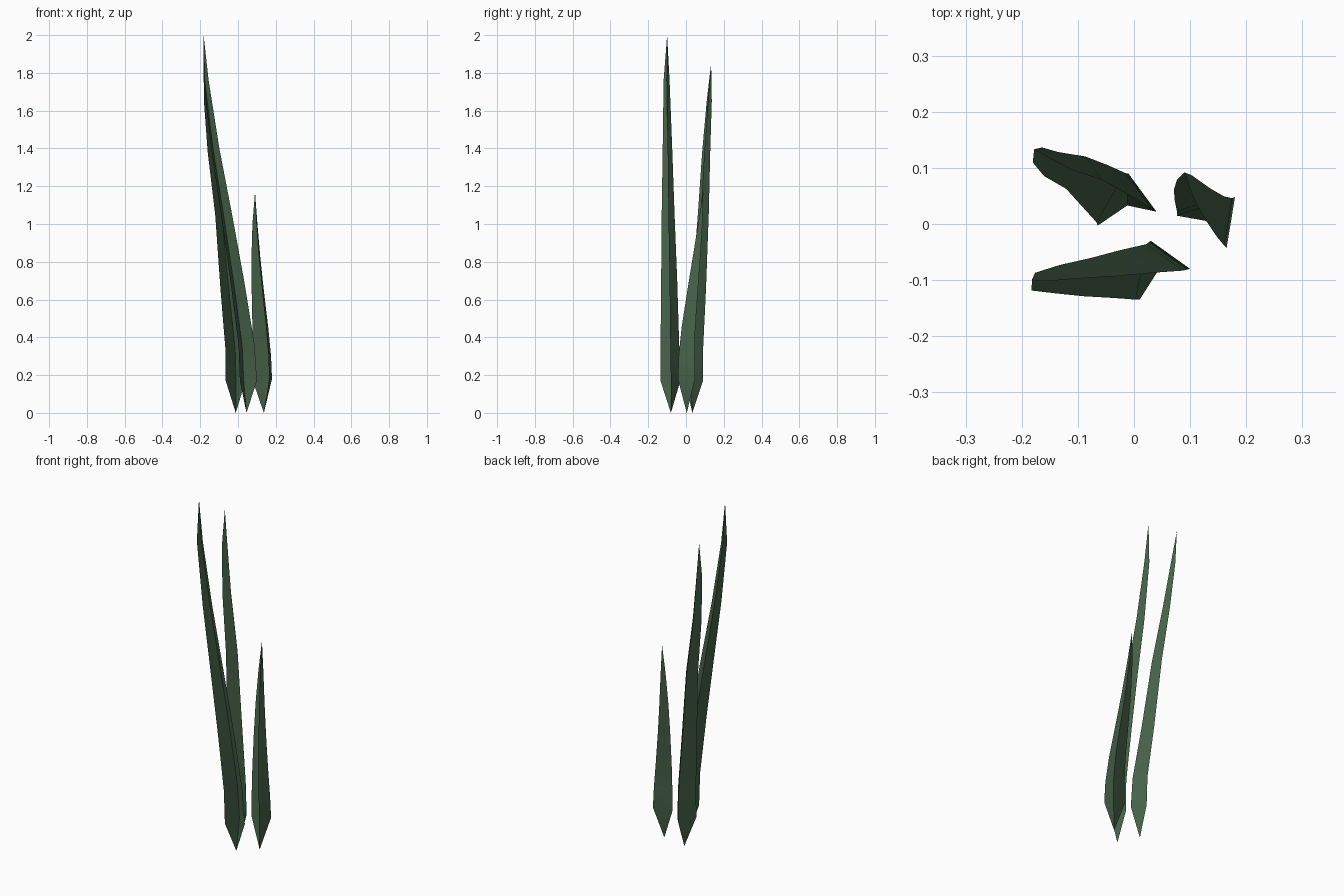
import bpy, math

green = bpy.data.materials.new("leaf_green")
green.diffuse_color = (0.06, 0.12, 0.065, 1)


def blade(name, base, offsets, path, tip):
    """Folded V-section leaf: offsets are edge, spine, edge; path rows are x, y, z, width."""
    verts = [base]
    for x, y, z, w in path:
        verts += [(x + w * ox, y + w * oy, z) for ox, oy in offsets]
    verts.append(tip)
    last = len(verts) - 1
    faces = [(0, 2, 1), (0, 3, 2)]
    for i in range(len(path) - 1):
        a = 1 + 3 * i
        faces += [(a + k, a + k + 1, a + k + 4, a + k + 3) for k in range(2)]
    faces += [(last - 3, last - 2, last), (last - 2, last - 1, last)]
    me = bpy.data.meshes.new(name)
    me.from_pydata(verts, [], faces)
    me.materials.append(green)
    ob = bpy.data.objects.new(name, me)
    bpy.context.collection.objects.link(ob)
    bpy.ops.object.select_all(action='DESELECT')
    ob.select_set(True)
    bpy.context.view_layer.objects.active = ob
    bpy.ops.object.shade_smooth_by_angle(angle=math.radians(35))


# Tallest blade at the front
blade("tall_front_blade", (0.045, -0.08, 0),
      [(-0.035, -0.055), (-0.015, 0.05), (0.055, 0.0)],
      [(0.045, -0.08, 0.17, 1), (0.036, -0.083, 0.36, 0.94),
       (-0.012, -0.087, 0.70, 0.81), (-0.067, -0.093, 1.05, 0.65),
       (-0.125, -0.097, 1.40, 0.48), (-0.172, -0.102, 1.76, 0.3)],
      (-0.182, -0.10, 2.0))

# Second tall blade at the back
blade("tall_back_blade", (-0.012, 0.033, 0),
      [(-0.053, -0.036), (0.002, 0.057), (0.052, -0.011)],
      [(-0.012, 0.033, 0.17, 1), (-0.017, 0.037, 0.34, 0.94),
       (-0.05, 0.06, 0.65, 0.8), (-0.088, 0.085, 1.05, 0.62),
       (-0.136, 0.102, 1.38, 0.46), (-0.165, 0.12, 1.65, 0.29)],
      (-0.178, 0.133, 1.85))

# Short blade on the right
blade("short_blade", (0.137, 0.004, 0),
      [(-0.062, 0.011), (0.043, 0.044), (0.028, -0.047)],
      [(0.137, 0.004, 0.18, 1), (0.135, 0.005, 0.30, 0.93),
       (0.126, 0.014, 0.45, 0.8), (0.111, 0.035, 0.64, 0.62),
       (0.099, 0.056, 0.82, 0.45), (0.092, 0.076, 1.0, 0.25)],
      (0.09, 0.092, 1.17))
